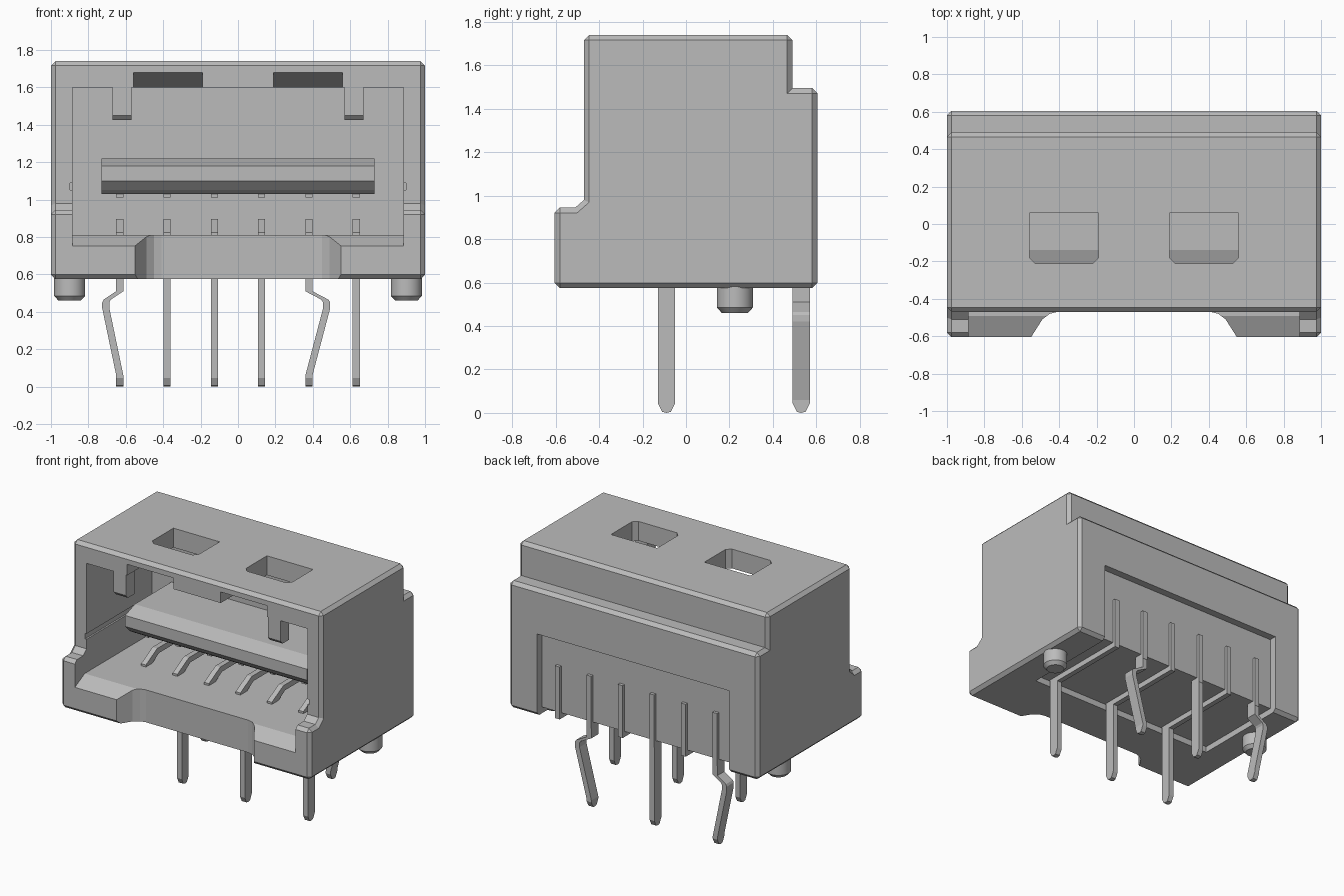
import bpy, bmesh
from mathutils import Vector, Matrix

cube = bpy.data.objects.get("Cube")
if cube:
    bpy.data.objects.remove(cube, do_unlink=True)

GREY = (0.5, 0.5, 0.5, 1)
mat = bpy.data.materials.new("plain_grey")
mat.use_nodes = True
mat.diffuse_color = GREY
mat.node_tree.nodes["Principled BSDF"].inputs["Base Color"].default_value = GREY


def finish(name, bm):
    bmesh.ops.recalc_face_normals(bm, faces=bm.faces)
    mesh = bpy.data.meshes.new(name)
    bm.to_mesh(mesh)
    bm.free()
    mesh.materials.append(mat)
    obj = bpy.data.objects.new(name, mesh)
    bpy.context.collection.objects.link(obj)
    return obj


def prism(name, pts, axis, lo, hi, bevel=0):
    """Extrude a 2D outline along x (pts are y,z), y (x,z) or z (x,y)."""
    place = {"x": lambda a, b, t: (t, a, b),
             "y": lambda a, b, t: (a, t, b),
             "z": lambda a, b, t: (a, b, t)}[axis]
    bm = bmesh.new()
    face = bm.faces.new([bm.verts.new(place(a, b, lo)) for a, b in pts])
    ext = bmesh.ops.extrude_face_region(bm, geom=[face])
    verts = [v for v in ext["geom"] if isinstance(v, bmesh.types.BMVert)]
    bmesh.ops.translate(bm, verts=verts, vec=Vector(place(0, 0, hi - lo)))
    bmesh.ops.recalc_face_normals(bm, faces=bm.faces)
    if bevel:
        edges = [e for e in bm.edges if e.is_convex]
        bmesh.ops.bevel(bm, geom=edges, offset=bevel, segments=1, affect="EDGES")
    return finish(name, bm)


def box(name, x, y, z):
    return prism(name, [(x[0], y[0]), (x[1], y[0]), (x[1], y[1]), (x[0], y[1])], "z", *z)


def ribbon(path, width):
    """Outline of a bent strip with constant horizontal width."""
    h = width / 2
    return [(a - h, b) for a, b in path] + [(a + h, b) for a, b in reversed(path)]


# Housing block with stepped sides
housing = prism("housing", [(-.605, .575), (.605, .575), (.605, 1.495), (.49, 1.495),
                            (.49, 1.74), (-.47, 1.74), (-.47, .98), (-.51, .945),
                            (-.605, .945)], "x", -1, 1, .024)

# Cutters: mating cavity, front notch, sloped lip, rear and bottom recesses
cutters = [
    box("cavity_cutter", (-.885, .885), (-.7, .28), (.81, 1.6)),
    prism("notch_cutter", [(-.56, -.62), (.56, -.62), (.49, -.51), (.45, -.48), (.41, -.47),
                           (-.41, -.47), (-.45, -.48), (-.49, -.51)], "z", .4, 1),
    prism("lip_cutter", [(-.49, .811), (-.63, .74), (-.63, .9), (-.49, .9)], "x", -.885, .885),
    box("rear_cutter", (-.77, .77), (.55, .7), (.4, 1.17)),
    box("bottom_cutter", (-.77, .77), (-.14, .7), (.41, .62)),
]
# Cutters: latch windows, their lead-in ramps and the side wall grooves
for s in (-1, 1):
    x0, x1 = sorted((s * .19, s * .56))
    c = .03
    cutters.append(prism("window_cutter", [
        (x0 + c, -.21), (x1 - c, -.21), (x1, -.21 + c), (x1, .06), (x0, .06),
        (x0, -.21 + c)], "z", 1.5, 1.9))
    cutters.append(prism("ramp_cutter", [(-.6, 1.68), (-.47, 1.68), (-.25, 1.59), (-.25, 1.57),
                                         (-.6, 1.57)], "x", x0, x1))
    g0, g1 = sorted((s * .87, s * .897))
    cutters.append(box("groove_cutter", (g0, g1), (-.6, .2), (1.05, 1.09)))

for cutter in cutters:
    cutter.hide_render = True
    mod = housing.modifiers.new(cutter.name, "BOOLEAN")
    mod.operation = "DIFFERENCE"
    mod.solver = "EXACT"
    mod.object = cutter
bpy.context.view_layer.update()
deps = bpy.context.evaluated_depsgraph_get()
carved = bpy.data.meshes.new_from_object(housing.evaluated_get(deps))
housing.modifiers.clear()
housing.data = carved
for cutter in cutters:
    bpy.data.objects.remove(cutter, do_unlink=True)

# Tongue inside the cavity
prism("tongue", [(.3, 1.22), (-.14, 1.22), (-.25, 1.18), (-.25, 1.1), (-.2, 1.05),
                 (-.17, 1.03), (.3, 1.03)], "x", -.73, .73)

for s, side in ((-1, "right"), (1, "left")):
    # Keying ribs hanging from the cavity roof
    a, b = sorted((s * .57, s * .67))
    prism(side + "_key_rib", [(-.469, 1.63), (-.469, 1.45), (-.445, 1.425), (-.37, 1.425),
                              (-.37, 1.63)], "x", a, b)
    # Locating pegs
    bm = bmesh.new()
    for r1, r2, z0, z1 in ((.06, .083, .46, .485), (.083, .083, .485, .6)):
        bmesh.ops.create_cone(bm, cap_ends=True, segments=32, radius1=r1, radius2=r2,
                              depth=z1 - z0,
                              matrix=Matrix.Translation((s * .9, .225, (z0 + z1) / 2)))
    peg = finish(side + "_peg", bm)
    bpy.ops.object.select_all(action="DESELECT")
    peg.select_set(True)
    bpy.context.view_layer.objects.active = peg
    bpy.ops.object.shade_smooth_by_angle()

# Contacts and solder pins, alternating between the rear and front rows
T = .038
for i in range(6):
    x = -.632 + i * .2528
    lo, hi = x - T / 2, x + T / 2
    prism(f"lower_contact_{i}", [(-.18, .8), (-.18, .825), (-.05, .895), (.3, .895), (.3, .855),
                                 (-.03, .855), (-.12, .8)], "x", lo, hi)
    box(f"upper_contact_{i}", (lo, hi), (-.15, .3), (1.01, 1.04))
    box(f"rear_bar_{i}", (lo, hi), (.5, .572), (.58, .96))
    rear = i % 2 == 0
    y = .53 if rear else -.09
    if not rear:
        box(f"pin_arm_{i}", (lo, hi), (-.13, .572), (.58, .64))
    if i in (0, 4):
        # Kinked retaining pin
        k = -.075 if i == 0 else .095
        path = [(x, .65), (x, .51), (x + k * .9, .465), (x + k, .45), (x + k, .42),
                (x, .06), (x, .045)]
        prism(f"kinked_pin_{i}", ribbon(path, T), "y", y - .04, y + .04)
        top = .05
    else:
        top = .65
    # Straight shank with tapered tip
    prism(f"pin_{i}", [(y - .04, top), (y - .04, .045), (y - .02, .005), (y, 0),
                       (y + .02, .005), (y + .04, .045), (y + .04, top)], "x", lo, hi)
